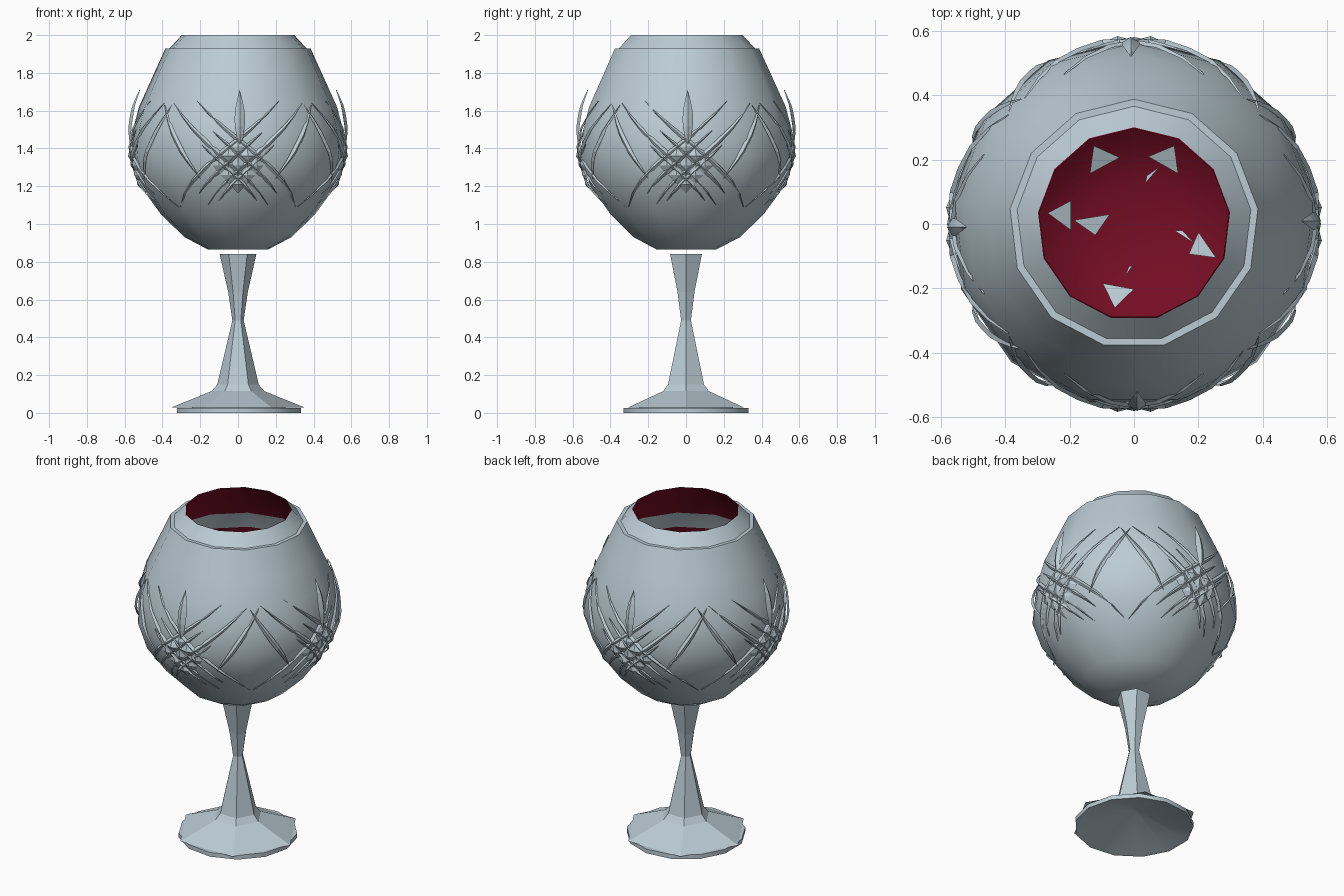
import bpy, bmesh, math
from mathutils import Vector

if "Cube" in bpy.data.objects:
    bpy.data.objects.remove(bpy.data.objects["Cube"])

SIDES = 13


def material(name, rgb):
    m = bpy.data.materials.new(name)
    m.diffuse_color = (*rgb, 1)
    m.use_nodes = True
    m.node_tree.nodes["Principled BSDF"].inputs["Base Color"].default_value = m.diffuse_color
    return m


GLASS = material("pale blue glass", (0.50, 0.60, 0.66))
RED = material("wine red", (0.18, 0.004, 0.018))


def finish(bm, name, mats, smooth=None):
    me = bpy.data.meshes.new(name)
    bm.to_mesh(me)
    bm.free()
    ob = bpy.data.objects.new(name, me)
    bpy.context.collection.objects.link(ob)
    for m in mats:
        me.materials.append(m)
    if smooth:
        bpy.ops.object.select_all(action='DESELECT')
        ob.select_set(True)
        bpy.context.view_layer.objects.active = ob
        bpy.ops.object.shade_smooth_by_angle(angle=math.radians(smooth))
    return ob


def lathe(profile, sides, start):
    """Spin (radius, height) points listed bottom to top; faces point outward."""
    bm = bmesh.new()
    rings = []
    for r, z in profile:
        ring = []
        for i in range(sides):
            a = start + 2 * math.pi * i / sides
            ring.append(bm.verts.new((r * math.cos(a), r * math.sin(a), z)))
        rings.append(ring)
    for lo, hi in zip(rings, rings[1:]):
        for i in range(sides):
            j = (i + 1) % sides
            bm.faces.new((lo[i], lo[j], hi[j], hi[i]))
    bmesh.ops.remove_doubles(bm, verts=bm.verts[:], dist=1e-5)
    return bm


def lookup(pairs, x):
    """Piecewise linear interpolation."""
    for (x0, y0), (x1, y1) in zip(pairs, pairs[1:]):
        if x <= x1:
            return y0 + (y1 - y0) * (x - x0) / (x1 - x0)
    return pairs[-1][1]


# Bowl with stepped lip
WALL = [(0.16, 0.865), (0.285, 0.93), (0.41, 1.05), (0.52, 1.2), (0.573, 1.36),
        (0.56, 1.5), (0.528, 1.62), (0.46, 1.77), (0.387, 1.93)]
bowl_profile = [(0, 0.865)] + WALL + [(0.365, 1.93), (0.30, 2.0)]
finish(lathe(bowl_profile, SIDES, math.pi / 2), "bowl", [GLASS], 35)

# Red inner lining with a clear glass band
LINING = [(0, 0.89), (0.15, 0.89), (0.27, 0.95), (0.39, 1.07), (0.5, 1.21), (0.55, 1.36),
          (0.538, 1.5), (0.485, 1.67), (0.435, 1.78), (0.362, 1.92), (0.296, 2.0)]
bm = lathe(LINING, SIDES, math.pi / 2)
bmesh.ops.reverse_faces(bm, faces=bm.faces[:])
for f in bm.faces:
    f.material_index = 1 if 1.67 < f.calc_center_median().z < 1.78 else 0
finish(bm, "bowl_lining", [RED, GLASS], 35)

# Glass chips showing on the bowl floor
CHIPS = [
    ((-.125, .243), (-.044, .206), (-.137, .156)), ((.044, .209), (.125, .243), (.137, .156)),
    ((-.268, .034), (-.196, .072), (-.196, -.019)), ((.17, -.093), (.2, -.025), (.255, -.105)),
    ((-.097, -.184), (0, -.202), (-.06, -.26)), ((.034, .125), (.04, .15), (.08, .178)),
    ((-.187, .012), (-.075, .03), (-.12, -.035)), ((.125, -.02), (.15, -.02), (.187, -.06)),
    ((-.03, -.165), (-.015, -.13), (-.005, -.13))]
bm = bmesh.new()
for tri in CHIPS:
    f = bm.faces.new([bm.verts.new((x, y, lookup(LINING[:5], math.hypot(x, y)) + 0.014))
                      for x, y in tri])
    f.normal_update()
    if f.normal.z < 0:
        f.normal_flip()
finish(bm, "floor_chips", [GLASS])


def on_bowl(angle, z, lift):
    r = lookup([(h, rad) for rad, h in WALL], z) + lift
    return Vector((r * math.cos(angle), r * math.sin(angle), z))


def outward(faces):
    for f in faces:
        f.normal_update()
        c = f.calc_center_median()
        if f.normal.dot(Vector((c.x, c.y, 0))) < 0:
            f.normal_flip()


def strip(bm, a0, z0, a1, z1, width, ridge=0.008, lean=0.0, n=8):
    """Ridged spindle lying on the bowl, from one (angle, height) to another."""
    a0, a1 = math.radians(a0), math.radians(a1)
    dx, dz = 0.55 * (a1 - a0), z1 - z0
    length = math.hypot(dx, dz)
    rows = []
    for i in range(n + 1):
        t = i / n
        s = math.sin(math.pi * t)
        a, z = a0 + (a1 - a0) * t, z0 + dz * t
        w = 0.5 * width * s
        row = []
        for k in (-1, 0, 1):
            lift = (ridge * s if k == 0 else -0.004) + lean * t
            row.append(bm.verts.new(on_bowl(a - k * w * dz / length / 0.55,
                                            z + k * w * dx / length, lift)))
        rows.append(row)
    faces = []
    for p, q in zip(rows, rows[1:]):
        for k in (0, 1):
            faces.append(bm.faces.new((p[k], p[k + 1], q[k + 1], q[k])))
    outward(faces)


def diamond(bm, a, z, size):
    """Small raised pyramid."""
    tip = bm.verts.new(on_bowl(a, z, 0.012))
    rim = [bm.verts.new(on_bowl(a + u * size / 0.56, z + v * size, -0.003))
           for u, v in ((1, 0), (0, 1), (-1, 0), (0, -1))]
    outward([bm.faces.new((rim[i], rim[(i + 1) % 4], tip)) for i in range(4)])


# Cut pattern: one motif repeated on four sides
bm = bmesh.new()
for quarter in range(4):
    c = -90 + 90 * quarter
    strip(bm, c + 1, 1.40, c + 1, 1.71, 0.055, 0.012, 0.035)
    for s in (-1, 1):
        strip(bm, c - s * 25, 1.65, c + s * 44, 1.09, 0.028)
        strip(bm, c - s * 41, 1.64, c + s * 21, 1.10, 0.028)
        strip(bm, c - s * 48, 1.63, c - s * 22, 1.24, 0.030)
        strip(bm, c - s * 15, 1.50, c + s * 25, 1.16, 0.026)
        strip(bm, c - s * 20, 1.42, c + s * 13, 1.12, 0.026)
    for i in (-1, 0, 1):
        for j in (-1, 0, 1):
            diamond(bm, math.radians(c) + (i + j) * 0.05 / 0.56, 1.31 + (i - j) * 0.05, 0.048)
bmesh.ops.remove_doubles(bm, verts=bm.verts[:], dist=1e-5)
finish(bm, "cut_pattern", [GLASS])

# Six-sided stem flaring into the foot
stem = [(0.355, 0.028), (0.14, 0.115), (0.11, 0.15), (0.03, 0.49), (0.052, 0.64),
        (0.097, 0.84), (0, 0.84)]
finish(lathe(stem, 6, 0), "stem", [GLASS])

# Foot rim with hollow underside
foot = [(0.02, 0.11), (0.31, 0.006), (0.333, 0.0), (0.333, 0.026), (0.30, 0.027)]
finish(lathe([(0, 0.11)] + foot, SIDES, 0), "foot_rim", [GLASS], 35)
